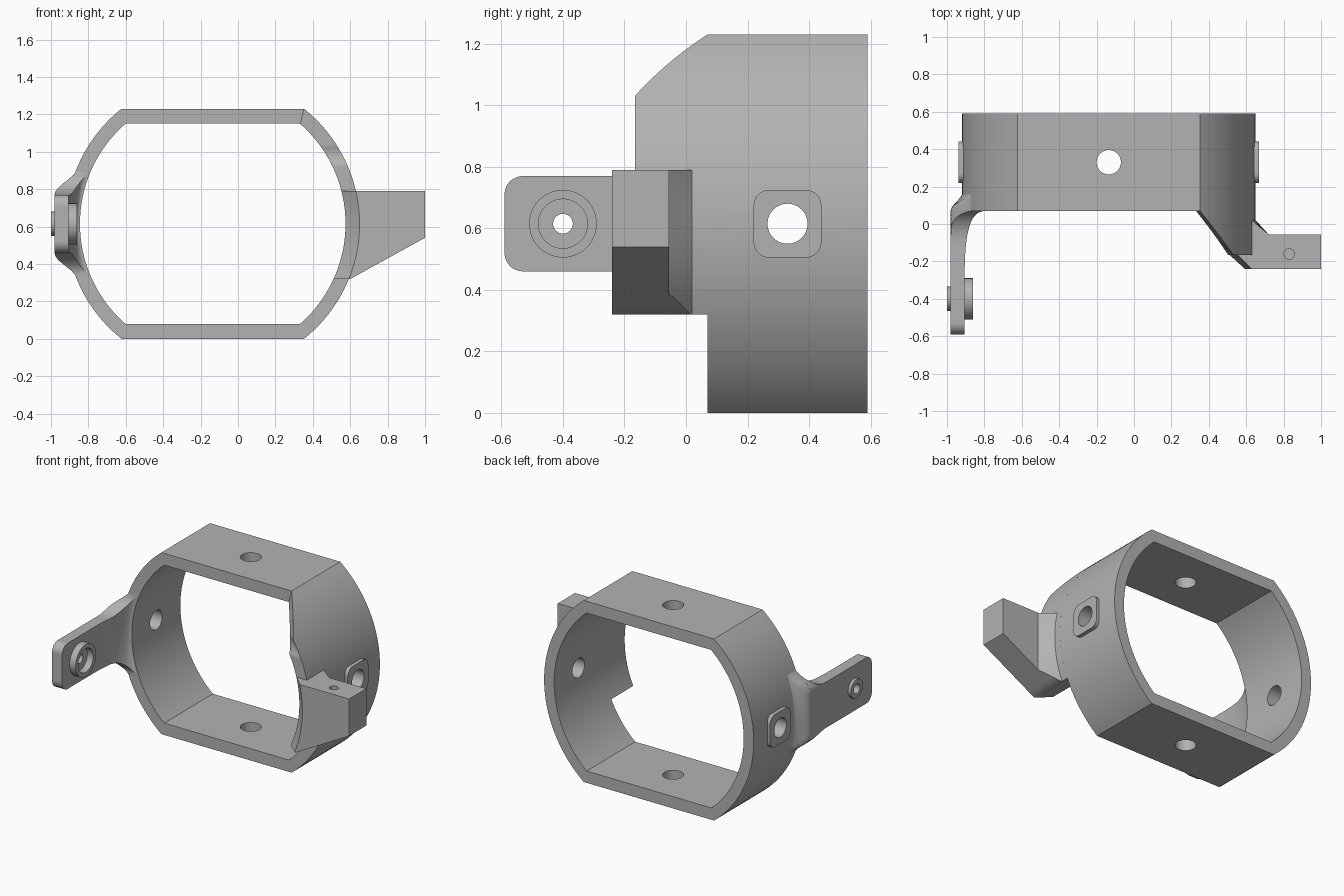
import bpy, bmesh, math
from mathutils import Matrix, Vector

cube = bpy.data.objects.get("Cube")
if cube:
    bpy.data.objects.remove(cube, do_unlink=True)

CX, CZ = -0.135, 0.615          # centre of the ring
R_OUT, R_IN = 0.785, 0.71       # ring radii
Y_FRONT, Y_BACK, Y_HOLE = 0.07, 0.59, 0.33
PIVOT_Y = -0.40

grey = bpy.data.materials.new("plain grey")
grey.use_nodes = True
grey.diffuse_color = (0.45, 0.45, 0.45, 1)
grey.node_tree.nodes["Principled BSDF"].inputs["Base Color"].default_value = (0.45, 0.45, 0.45, 1)


def finish(bm, name):
    bmesh.ops.recalc_face_normals(bm, faces=bm.faces)
    mesh = bpy.data.meshes.new(name)
    bm.to_mesh(mesh)
    bm.free()
    mesh.materials.append(grey)
    obj = bpy.data.objects.new(name, mesh)
    bpy.context.collection.objects.link(obj)
    return obj


def loft(name, sections, cyclic=False):
    """Skin a list of closed sections; cap the ends unless cyclic."""
    bm = bmesh.new()
    rows = [[bm.verts.new(p) for p in s] for s in sections]
    pairs = list(zip(rows, rows[1:])) + ([(rows[-1], rows[0])] if cyclic else [])
    for a, b in pairs:
        for i in range(len(a)):
            j = (i + 1) % len(a)
            bm.faces.new((a[i], a[j], b[j], b[i]))
    if not cyclic:
        bm.faces.new(rows[0])
        bm.faces.new(rows[-1])
    bmesh.ops.remove_doubles(bm, verts=bm.verts, dist=1e-5)
    return finish(bm, name)


def cylinder(name, axis, centre, radius, length):
    bm = bmesh.new()
    turn = Vector((0, 0, 1)).rotation_difference(Vector(axis)).to_matrix().to_4x4()
    bmesh.ops.create_cone(bm, cap_ends=True, segments=48, radius1=radius, radius2=radius,
                          depth=length, matrix=Matrix.Translation(centre) @ turn)
    return finish(bm, name)


def cut(obj, *cutter):
    tool = cylinder("cutter", *cutter)
    tool.hide_render = True
    mod = obj.modifiers.new("hole", 'BOOLEAN')
    mod.operation, mod.solver, mod.object = 'DIFFERENCE', 'EXACT', tool
    bpy.context.view_layer.objects.active = obj
    bpy.ops.object.modifier_apply(modifier=mod.name)
    bpy.data.objects.remove(tool, do_unlink=True)


def arc_x(radius, z):
    """Horizontal reach of a ring circle at height z."""
    return math.sqrt(max(radius ** 2 - (z - CZ) ** 2, 0))


def lerp(a, b, t):
    return a + (b - a) * t


def smooth(t):
    t = min(max(t, 0), 1)
    return t * t * (3 - 2 * t)


def quarter(t):
    t = min(max(t, 0), 1)
    return 1 - math.sqrt(1 - t * t)


parts = []

# Ring with flat top and bottom
def ring_profile(radius, half, y):
    a = math.asin(half / radius)
    n = 40
    angles = [-a + 2 * a * i / n for i in range(n + 1)]
    angles += [t + math.pi for t in angles]
    return [(CX + radius * math.cos(t), y, CZ + radius * math.sin(t)) for t in angles]


ring = loft("ring", [ring_profile(R_OUT, 0.615, Y_FRONT), ring_profile(R_OUT, 0.615, Y_BACK),
                     ring_profile(R_IN, 0.535, Y_BACK), ring_profile(R_IN, 0.535, Y_FRONT)], cyclic=True)
cut(ring, (0, 0, 1), (CX, Y_HOLE, CZ), 0.065, 2)
cut(ring, (1, 0, 0), (CX, Y_HOLE, CZ), 0.065, 2)
parts.append(ring)

# Rounded square pads around the side holes
def pad_section(x):
    pts = []
    for k, (sy, sz) in enumerate(((1, 1), (-1, 1), (-1, -1), (1, -1))):
        for i in range(9):
            t = (k + i / 8) * math.pi / 2
            pts.append((x, Y_HOLE + sy * 0.06 + 0.05 * math.cos(t), CZ + sz * 0.06 + 0.05 * math.sin(t)))
    return pts


for name, side in (("left_pad", 1), ("right_pad", -1)):
    pad = loft(name, [pad_section(CX + side * d) for d in (0.74, 0.803)])
    cut(pad, (1, 0, 0), (CX, Y_HOLE, CZ), 0.065, 2)
    parts.append(pad)

# Slanted wall reaching forward on the left side
def wall_front(x, z):
    return min(Y_FRONT, max(-0.165, Y_FRONT - 1.017 * ((x - 0.353) - 0.27 * (z - 1.23))))


def wall_section(z):
    xo = CX + arc_x(R_OUT, z)
    xi = CX + arc_x(R_IN, z) if z <= 1.15 else 0.332 + 0.27 * (z - 1.15)
    return [(xi, wall_front(xi, z), z), (xo, wall_front(xo, z), z), (xo, Y_FRONT, z), (xi, Y_FRONT, z)]


heights = sorted([lerp(0.79, 1.229, i / 36) for i in range(37)] + [0.93, 1.03, 1.15])
parts.append(loft("left_wall", [wall_section(z) for z in heights]))

# Left arm: chamfered wall, gusset and tapered block
def arm_section(z):
    xi, xo = CX + arc_x(R_IN, z), CX + arc_x(R_OUT, z)
    tip = min(1.0, lerp(0.60, 1.0, (z - 0.32) / 0.22))
    gx = min(0.72, tip)
    gy = lerp(0.02, -0.055, (gx - xo) / (0.72 - xo))
    outline = [(xi, -0.165), (xo, -0.24), (tip, -0.24), (tip, gy), (gx, gy),
               (xo, 0.02), (xo, Y_FRONT), (xi, Y_FRONT)]
    return [(x, y, z) for x, y in outline]


heights = sorted([lerp(0.32, 0.79, i / 20) for i in range(21)] + [0.386, 0.54])
left_arm = loft("left_arm", [arm_section(z) for z in heights])
cut(left_arm, (0, 0, 1), (0.83, -0.16, 0.79), 0.028, 0.2)
parts.append(left_arm)

# Right arm: flat plate that flares into the ring
def plate_section(y):
    h = 0.155 + 0.125 * quarter((y + 0.10) / 0.17)
    d = y + 0.59
    if d < 0.06:
        h = 0.095 + math.sqrt(0.06 ** 2 - (0.06 - d) ** 2)
    outer, inner = [], []
    n = 24
    for i in range(n + 1):
        dz = h * (2 * i / n - 1)
        w = max(smooth((y - 0.07) / 0.1), smooth((abs(dz) - 0.155) / 0.125))
        outer.append((lerp(-0.98, CX - arc_x(R_OUT - 0.003, CZ + dz), w), y, CZ + dz))
        wi = quarter((y + 0.24) / 0.31)
        inner.append((lerp(-0.905, CX - arc_x(R_IN + 0.003, CZ + dz), wi), y, CZ + dz))
    return outer + inner[::-1]


stations = [-0.59 + 0.06 * (1 - math.cos(i * math.pi / 16)) for i in range(9)]
stations += [lerp(-0.5, -0.24, i / 4) for i in range(5)]
stations += [lerp(-0.22, 0.07, math.sin(i * math.pi / 48)) for i in range(25)]
stations += [lerp(0.08, 0.17, i / 9) for i in range(10)]
right_arm = loft("right_arm", [plate_section(y) for y in stations])
cut(right_arm, (1, 0, 0), (-0.95, PIVOT_Y, CZ), 0.032, 0.4)
parts.append(right_arm)

# Pivot bosses on both faces of the plate
inner_boss = cylinder("inner_boss", (1, 0, 0), (-0.885, PIVOT_Y, CZ), 0.11, 0.05)
cut(inner_boss, (1, 0, 0), (-0.885, PIVOT_Y, CZ), 0.08, 0.2)
outer_boss = cylinder("outer_boss", (1, 0, 0), (-0.985, PIVOT_Y, CZ), 0.065, 0.03)
cut(outer_boss, (1, 0, 0), (-0.985, PIVOT_Y, CZ), 0.032, 0.2)
parts += [inner_boss, outer_boss]

# Smooth curved faces, keep edges sharp
bpy.ops.object.select_all(action='DESELECT')
for obj in parts:
    obj.select_set(True)
bpy.context.view_layer.objects.active = ring
bpy.ops.object.shade_smooth_by_angle(angle=math.radians(30))
